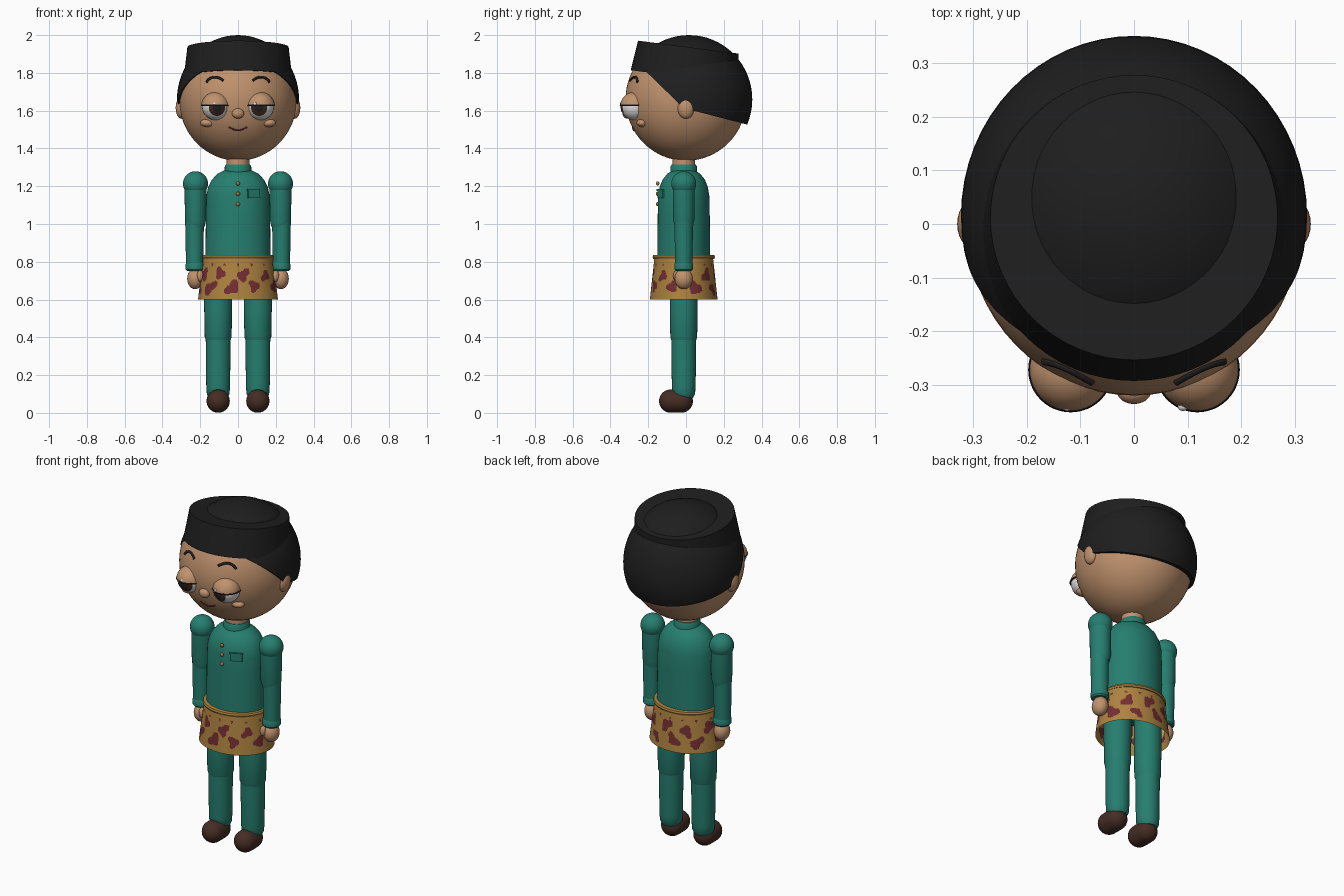
import bpy, bmesh, math, random
from mathutils import Vector, Matrix

cube = bpy.data.objects.get("Cube")
if cube:
    bpy.data.objects.remove(cube, do_unlink=True)


def material(name, r, g, b):
    m = bpy.data.materials.new(name)
    m.use_nodes = True
    m.diffuse_color = (r, g, b, 1)
    node = m.node_tree.nodes["Principled BSDF"]
    node.inputs["Base Color"].default_value = (r, g, b, 1)
    node.inputs["Roughness"].default_value = 0.7
    return m


SKIN = material("warm skin", .53, .29, .155)
TEAL = material("teal cloth", .019, .21, .16)
GOLD = material("gold cloth", .42, .225, .05)
MAROON = material("maroon", .17, .027, .033)
BLACK = material("soft black", .013, .013, .013)
BROWN = material("shoe brown", .06, .026, .018)
WHITE = material("eye white", .75, .75, .75)
IRIS = material("iris brown", .05, .02, .012)
BUTTON = material("button bronze", .36, .18, .05)

CY = -.012  # depth of the body axis


def finish(name, bm, *mats):
    bmesh.ops.recalc_face_normals(bm, faces=bm.faces)
    mesh = bpy.data.meshes.new(name)
    bm.to_mesh(mesh)
    bm.free()
    for m in mats:
        mesh.materials.append(m)
    ob = bpy.data.objects.new(name, mesh)
    bpy.context.collection.objects.link(ob)
    bpy.ops.object.select_all(action='DESELECT')
    ob.select_set(True)
    bpy.context.view_layer.objects.active = ob
    bpy.ops.object.shade_smooth_by_angle(angle=math.radians(35))
    return ob


def ball(name, mat, centre, size, cuts=(), segs=48):
    """Ellipsoid; each cut (point, normal) keeps the side the normal points to."""
    bm = bmesh.new()
    bmesh.ops.create_uvsphere(bm, u_segments=segs, v_segments=segs // 2, radius=1)
    bmesh.ops.transform(bm, verts=bm.verts,
                        matrix=Matrix.Translation(centre) @ Matrix.Diagonal((*size, 1)))
    for point, normal in cuts:
        res = bmesh.ops.bisect_plane(bm, geom=bm.verts[:] + bm.edges[:] + bm.faces[:],
                                     plane_co=point, plane_no=Vector(normal).normalized(),
                                     clear_inner=True)
        rim = [e for e in res["geom_cut"] if isinstance(e, bmesh.types.BMEdge)]
        bmesh.ops.holes_fill(bm, edges=rim)
    return finish(name, bm, mat)


def lathe(name, mats, profile, centre=(0, CY), depth=1, segs=48, caps=True, rule=None):
    """Turned shape from (radius, height) pairs, squashed in depth."""
    bm = bmesh.new()
    rings = []
    for r, z in profile:
        ring = []
        for i in range(segs):
            a = math.tau * i / segs
            ring.append(bm.verts.new((centre[0] + r * math.cos(a),
                                      centre[1] + r * depth * math.sin(a), z)))
        rings.append(ring)
    for low, high in zip(rings, rings[1:]):
        for i in range(segs):
            j = (i + 1) % segs
            face = bm.faces.new((low[i], low[j], high[j], high[i]))
            if rule:
                face.material_index = rule(face.calc_center_median())
    if caps:
        bm.faces.new(rings[0][::-1])
        bm.faces.new(rings[-1])
    return finish(name, bm, *mats)


def face_line(name, mat, points, thick):
    """Thin painted stroke lying on the head."""
    cu = bpy.data.curves.new(name, 'CURVE')
    cu.dimensions = '3D'
    cu.bevel_depth = thick
    cu.bevel_resolution = 2
    cu.use_fill_caps = True
    sp = cu.splines.new('NURBS')
    sp.points.add(len(points) - 1)
    sp.use_endpoint_u = True
    sp.order_u = 3
    for p, (x, z) in zip(sp.points, points):
        y = -.32 * math.sqrt(1 - (x / .312) ** 2 - ((z - 1.66) / .325) ** 2)
        p.co = (x, y - .002, z, 1)
    cu.materials.append(mat)
    ob = bpy.data.objects.new(name, cu)
    bpy.context.collection.objects.link(ob)


# Head, hair and cap
HEAD = (0, 0, 1.66)
ball("head", SKIN, HEAD, (.312, .32, .325), segs=64)
ball("hair", BLACK, (0, .015, 1.66), (.323, .336, .34), segs=64,
     cuts=[((0, .02, 1.605), (0, .08, .31)), ((0, -.04, 1.64), (0, .17, .175))])
cap = lathe("cap", [BLACK], [(.287, -.08), (.268, .08)], centre=(0, 0), segs=64)
cap.location = (0, .002, 1.857)
cap.rotation_euler.x = -math.radians(7.3)

# Face
ball("nose", SKIN, (0, -.312, 1.585), (.032, .024, .027), segs=24)
face_line("mouth", MAROON, [(-.047, 1.513), (-.02, 1.496), (.02, 1.496), (.047, 1.513)], .004)

for s, side in ((-1, "right"), (1, "left")):
    ball(side + "_ear", SKIN, (s * .3, 0, 1.615), (.03, .045, .058), segs=24)
    face_line(side + "_eyebrow", BLACK,
              [(s * .168, 1.75), (s * .15, 1.775), (s * .105, 1.78), (s * .078, 1.76)], .007)
    ball(side + "_cheek", SKIN, (s * .16, -.232, 1.535), (.04, .03, .022), segs=24)

    eye = Vector((s * .118, -.272, 1.622))
    ball(side + "_eyeball", WHITE, eye, (.072,) * 3)
    look = Vector((s * -.11, -1, -.12)).normalized()
    for part, mat, r, reach in (("iris", IRIS, .0735, .81), ("pupil", BLACK, .0745, .95)):
        ball(side + "_" + part, mat, eye, (r,) * 3, cuts=[(eye + look * r * reach, look)])
    ball(side + "_eyelid", SKIN, eye, (.077,) * 3, cuts=[(eye + Vector((0, 0, .006)), (0, 0, 1))])
    lathe(side + "_lash_line", [BLACK], [(.0775, 1.624), (.0795, 1.628), (.0775, 1.632)],
          centre=(eye.x, eye.y))
    ball(side + "_eye_glint", WHITE, (s * .108 - .017, -.341, 1.636), (.009, .008, .009), segs=16)

# Neck and shirt
lathe("neck", [SKIN], [(.06, 1.25), (.06, 1.4)])
lathe("collar", [TEAL], [(.072, 1.26), (.07, 1.305), (.064, 1.314)])
lathe("shirt", [TEAL], [(.175, .76), (.172, .85), (.17, 1.05), (.167, 1.15), (.158, 1.195),
                        (.138, 1.235), (.108, 1.266), (.07, 1.285)], depth=.81)
for i, z in enumerate((1.215, 1.16, 1.105)):
    ball("button_%d" % (i + 1), BUTTON, (0, -.15, z), (.011, .009, .011), segs=16)


def plate(name, centre, size, turn):
    bm = bmesh.new()
    bmesh.ops.create_cube(bm, size=1)
    bmesh.ops.transform(bm, verts=bm.verts, matrix=Matrix.Translation(centre)
                        @ Matrix.Rotation(turn, 4, 'Z') @ Matrix.Diagonal((*size, 1)))
    finish(name, bm, TEAL)


plate("pocket", (.083, -.134, 1.16), (.066, .009, .046), .42)
plate("pocket_flap", (.083, -.137, 1.181), (.072, .009, .01), .42)

# Patterned wrap skirt
random.seed(4)
blobs = []
for k in range(18):
    row = k % 2
    blobs.append((math.tau * k / 18 + random.uniform(-.06, .06),
                  (.665 if row else .735) + random.uniform(-.012, .012),
                  random.uniform(.026, .036), random.uniform(-.7, .7)))
for k in range(14):
    blobs.append((math.tau * (k + .5) / 14, .785, .007, 0))


def spots(c):
    a = math.atan2(c.y - CY, c.x)
    for angle, z, r, lean in blobs:
        d = (a - angle + math.pi) % math.tau - math.pi
        u, v = d * .185, c.z - z
        wobble = 1 + .22 * math.sin(3 * math.atan2(v, u) + angle * 5)
        if math.hypot(u + lean * v, v * .95) < r * wobble:
            return 1
    return 0


ROWS = 40
lathe("wrap_skirt", [GOLD, MAROON],
      [(.212 - .029 * i / ROWS, .6 + .225 * i / ROWS) for i in range(ROWS + 1)],
      depth=.845, segs=220, caps=False, rule=spots)
lathe("waistband", [GOLD], [(.17, .815), (.186, .816), (.19, .825), (.186, .835), (.17, .836)],
      depth=.87, segs=64)

# Arms and legs
for s, side in ((-1, "right"), (1, "left")):
    arm = (s * .225, CY)
    ball(side + "_shoulder", TEAL, (*arm, 1.213), (.066,) * 3)
    lathe(side + "_upper_arm", [TEAL], [(.048, .985), (.056, 1.02), (.058, 1.2)], centre=arm)
    lathe(side + "_forearm", [TEAL], [(.045, .77), (.05, 1.03)], centre=(s * .23, CY))
    lathe(side + "_cuff", [TEAL], [(.042, .752), (.049, .76), (.05, .785), (.045, .795)],
          centre=(s * .228, CY))
    ball(side + "_hand", SKIN, (s * .227, CY, .71), (.042, .048, .055), segs=32)
    ball(side + "_thumb", SKIN, (s * .2, -.05, .725), (.017, .018, .03), segs=20)

    leg = (s * .105, CY)
    lathe(side + "_thigh", [TEAL], [(.062, .375), (.071, .4), (.074, .55), (.074, .78)], centre=leg)
    lathe(side + "_shin", [TEAL], [(.05, .08), (.06, .1), (.063, .14), (.066, .4)], centre=leg)

    # Rounded shoe: a ball stretched along its length
    shoe = ball(side + "_shoe", BROWN, (s * .105, -.053, .0625), (.0615,) * 3)
    for v in shoe.data.vertices:
        v.co.y += .028 * max(-1, min(1, (v.co.y + .053) / .01))
